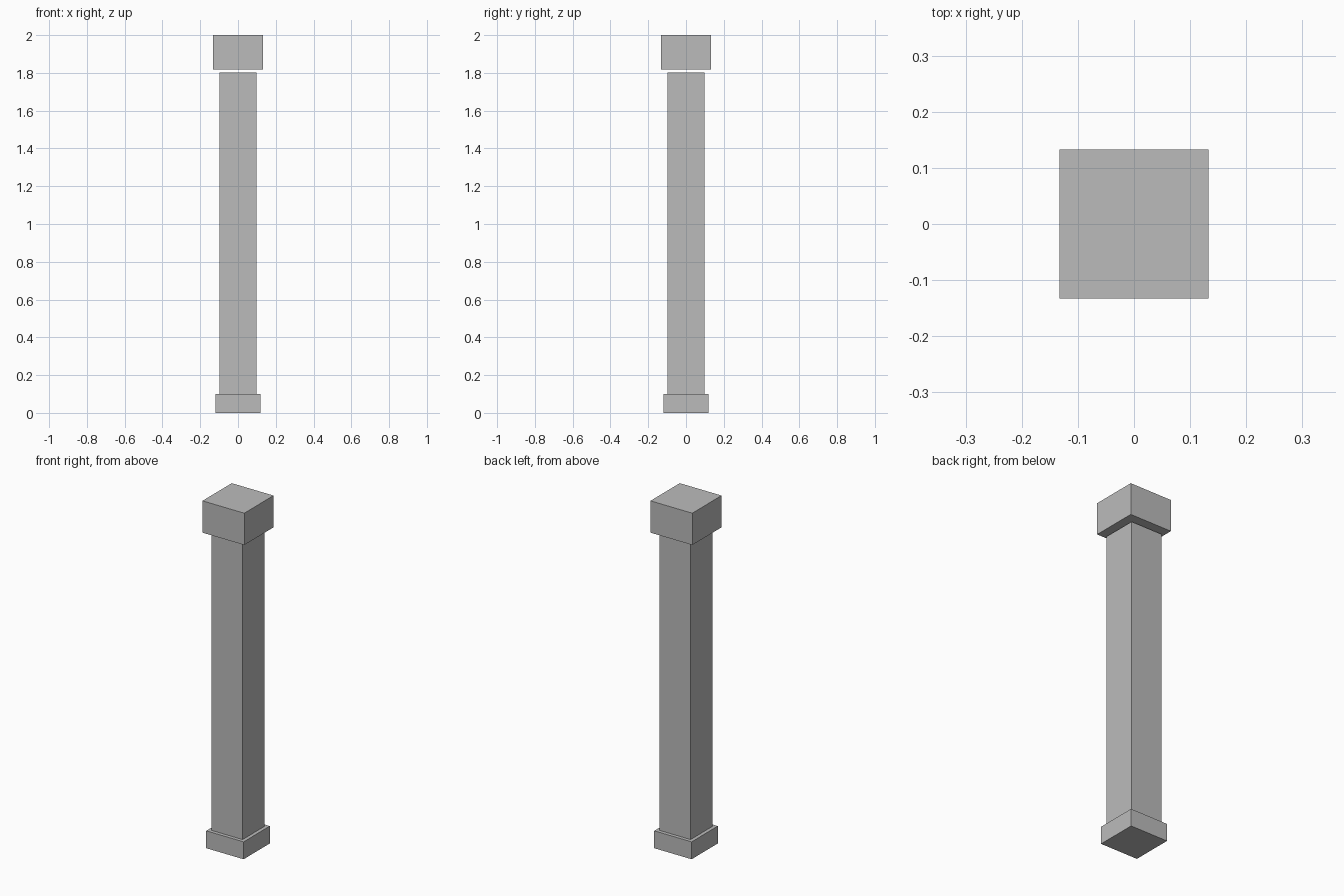
import bpy

cube = bpy.data.objects.get("Cube")
if cube:
    bpy.data.objects.remove(cube, do_unlink=True)

# Single stone colour
stone = bpy.data.materials.new("stone_grey")
stone.use_nodes = True
colour = (0.5, 0.5, 0.5, 1)
stone.diffuse_color = colour
stone.node_tree.nodes["Principled BSDF"].inputs["Base Color"].default_value = colour


def block(name, width, bottom, top):
    """Square block centred on the vertical axis."""
    bpy.ops.mesh.primitive_cube_add(size=1, location=(0, 0, (bottom + top) / 2))
    obj = bpy.context.object
    obj.name = name
    obj.scale = (width, width, top - bottom)
    bpy.ops.object.transform_apply(location=False, rotation=False, scale=True)
    obj.data.materials.append(stone)
    return obj


# Plinth, shaft, and a cap floating just above the shaft
block("base", 0.238, 0, 0.1)
block("shaft", 0.197, 0.1, 1.802)
block("cap", 0.266, 1.817, 2)
